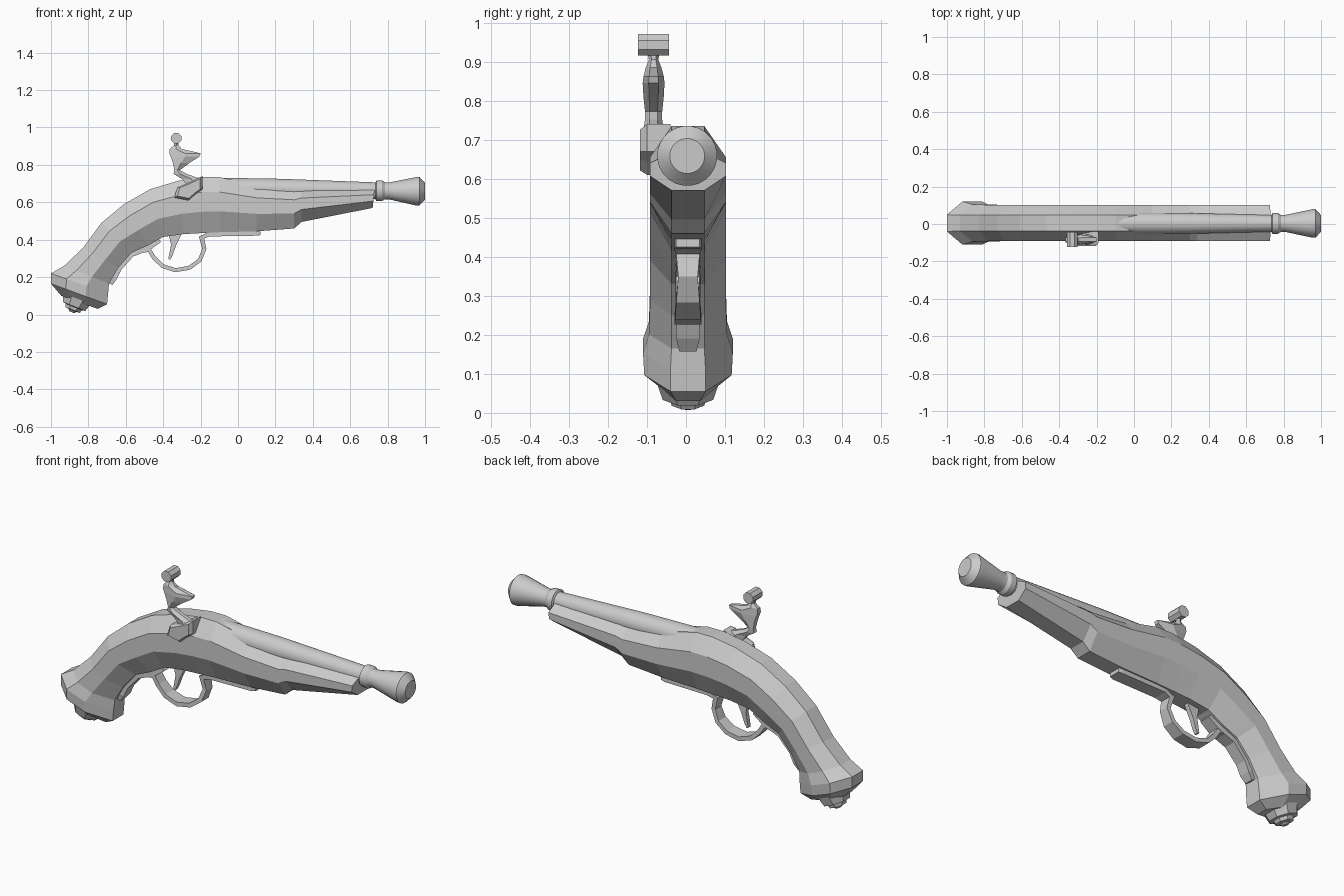
import bpy, bmesh, math
from mathutils import Vector


def finish(name, bm, smooth=False):
    bmesh.ops.recalc_face_normals(bm, faces=bm.faces[:])
    me = bpy.data.meshes.new(name)
    bm.to_mesh(me)
    bm.free()
    ob = bpy.data.objects.new(name, me)
    bpy.context.collection.objects.link(ob)
    if smooth:
        bpy.ops.object.select_all(action='DESELECT')
        ob.select_set(True)
        bpy.context.view_layer.objects.active = ob
        bpy.ops.object.shade_smooth_by_angle(angle=math.radians(30))
    return ob


def loft(name, rings, smooth=False):
    """Skin a list of equal-length point rings and cap both ends."""
    bm = bmesh.new()
    vs = [[bm.verts.new(p) for p in r] for r in rings]
    n = len(vs[0])
    for a, b in zip(vs, vs[1:]):
        for i in range(n):
            j = (i + 1) % n
            bm.faces.new((a[i], a[j], b[j], b[i]))
    bm.faces.new(vs[0])
    bm.faces.new(vs[-1])
    return finish(name, bm, smooth)


def lathe(name, start, axis, profile, sides, smooth=False):
    """Revolve (distance, radius) pairs around an axis in the xz plane."""
    start, d = Vector(start), Vector(axis).normalized()
    u, v = Vector((0, 1, 0)), d.cross(Vector((0, 1, 0)))
    angles = [2 * math.pi * (i + 0.5) / sides for i in range(sides)]
    return loft(name, [[start + d * t + (u * math.cos(a) + v * math.sin(a)) * r
                        for a in angles] for t, r in profile], smooth)


def band(name, path, cy):
    """Flat strip along (x, z, thickness, half width) points."""
    pts = [Vector((p[0], 0, p[1])) for p in path]
    rings = []
    for i, p in enumerate(pts):
        t = (pts[min(i + 1, len(pts) - 1)] - pts[max(i - 1, 0)]).normalized()
        n = Vector((-t.z, 0, t.x)) * path[i][2] / 2
        w = path[i][3]
        rings.append([p + n * s + Vector((0, cy + y * w, 0))
                      for s, y in ((1, -1), (1, 1), (-1, 1), (-1, -1))])
    return loft(name, rings)


# Stock: octagonal sections from fore-end to butt
# top x, top z, bottom x, bottom z, half width, half flat
stock = [(.73, .667, .72, .57, .097, .042), (.34, .67, .34, .495, .097, .042),
         (.30, .67, .30, .46, .097, .042), (.10, .69, .10, .445, .097, .042),
         (-.10, .735, -.10, .44, .097, .042), (-.19, .735, -.20, .435, .097, .042),
         (-.32, .715, -.29, .43, .097, .042), (-.47, .67, -.40, .415, .097, .042),
         (-.61, .59, -.48, .37, .097, .042), (-.73, .49, -.57, .33, .097, .042),
         (-.83, .355, -.64, .25, .097, .042), (-.93, .26, -.69, .165, .10, .042),
         (-1.0, .22, -.695, .11, .115, .045), (-1.0, .165, -.70, .055, .112, .045),
         (-.945, .10, -.75, .03, .06, .03)]
rings = []
for tx, tz, bx, bz, w, f in stock:
    top, bot = Vector((tx, 0.005, tz)), Vector((bx, 0.005, bz))
    rings.append([top.lerp(bot, k) + Vector((0, y, 0)) for k, y in
                  ((0, -f), (0, f), (.27, w), (.62, w),
                   (1, f), (1, -f), (.62, -w), (.27, -w))])
loft("stock", rings)

# Pommel rosette under the butt
lathe("pommel_rosette", (-.86, .07, 0)[:1] + (.005, .085), (-.37, 0, -.93),
      [(0, .085), (.045, .07), (.048, .05), (.065, .045), (.068, .025), (.078, .015)], 8)

# Barrel with collar and flared muzzle
lathe("barrel", (-.12, .003, .674), (.85, 0, -.012),
      [(0, .058), (.35, .057), (.855, .045), (.86, .056), (.89, .056), (.905, .046),
       (.93, .046), (1.075, .077), (1.09, .077), (1.12, .045)], 24, True)

# Trigger guard, with its forward plate and its tail on the grip
band("trigger_guard", [(.12, .435, .02, .03), (.10, .434, .025, .035),
                       (-.15, .430, .025, .035), (-.195, .412, .03, .03),
                       (-.18, .35, .022, .025), (-.205, .29, .022, .03),
                       (-.26, .25, .022, .033), (-.335, .237, .022, .035),
                       (-.405, .26, .022, .033), (-.45, .305, .022, .03),
                       (-.475, .345, .025, .03), (-.53, .342, .025, .032)], .005)
band("guard_tail", [(-.42, .40, .03, .03), (-.48, .36, .035, .032),
                    (-.57, .325, .035, .032), (-.638, .25, .035, .03),
                    (-.665, .20, .04, .03), (-.685, .165, .03, .022)], .005)

# Trigger blade
band("trigger", [(-.335, .45, .08, .012), (-.34, .41, .055, .012),
                 (-.345, .37, .027, .012), (-.357, .325, .02, .011),
                 (-.367, .295, .012, .01)], .005)

# Lock boss on the front side
boss = [(-.34, .625), (-.325, .68), (-.265, .705), (-.19, .74),
        (-.19, .67), (-.225, .645), (-.265, .61)]
cx = sum(p[0] for p in boss) / 7
cz = sum(p[1] for p in boss) / 7
loft("lock_boss", [[(cx + (x - cx) * s, y, cz + (z - cz) * s) for x, z in boss]
                   for y, s in ((-.04, 1), (-.10, 1), (-.118, .8))])

# Hammer arm and jaw: left x, right x, z, half depth
arm = [(-.27, -.19, .69, .03), (-.30, -.20, .725, .026), (-.345, -.275, .752, .022),
       (-.34, -.31, .772, .022), (-.348, -.26, .81, .026), (-.36, -.205, .845, .028),
       (-.367, -.20, .862, .026), (-.365, -.30, .885, .02), (-.342, -.318, .905, .012),
       (-.342, -.318, .935, .018)]
hy = -.083
loft("hammer", [[(a, hy - d * .55, z), ((a + b) / 2, hy - d, z), (b, hy - d * .45, z),
                 (b, hy + d * .45, z), ((a + b) / 2, hy + d, z), (a, hy + d * .55, z)]
                for a, b, z, d in arm])

# Crosswise screw head on top of the hammer
lathe("hammer_screw", (-.33, 0, .943), (1, 0, 0), [(0, .01), (.001, .01)], 8)
bpy.data.objects.remove(bpy.data.objects["hammer_screw"])
head = [(-.33 + .03 * math.cos(math.pi * (i + .5) / 4),
         .943 + .03 * math.sin(math.pi * (i + .5) / 4)) for i in range(8)]
loft("hammer_screw", [[(x, y, z) for x, z in head] for y in (-.123, -.043)])
